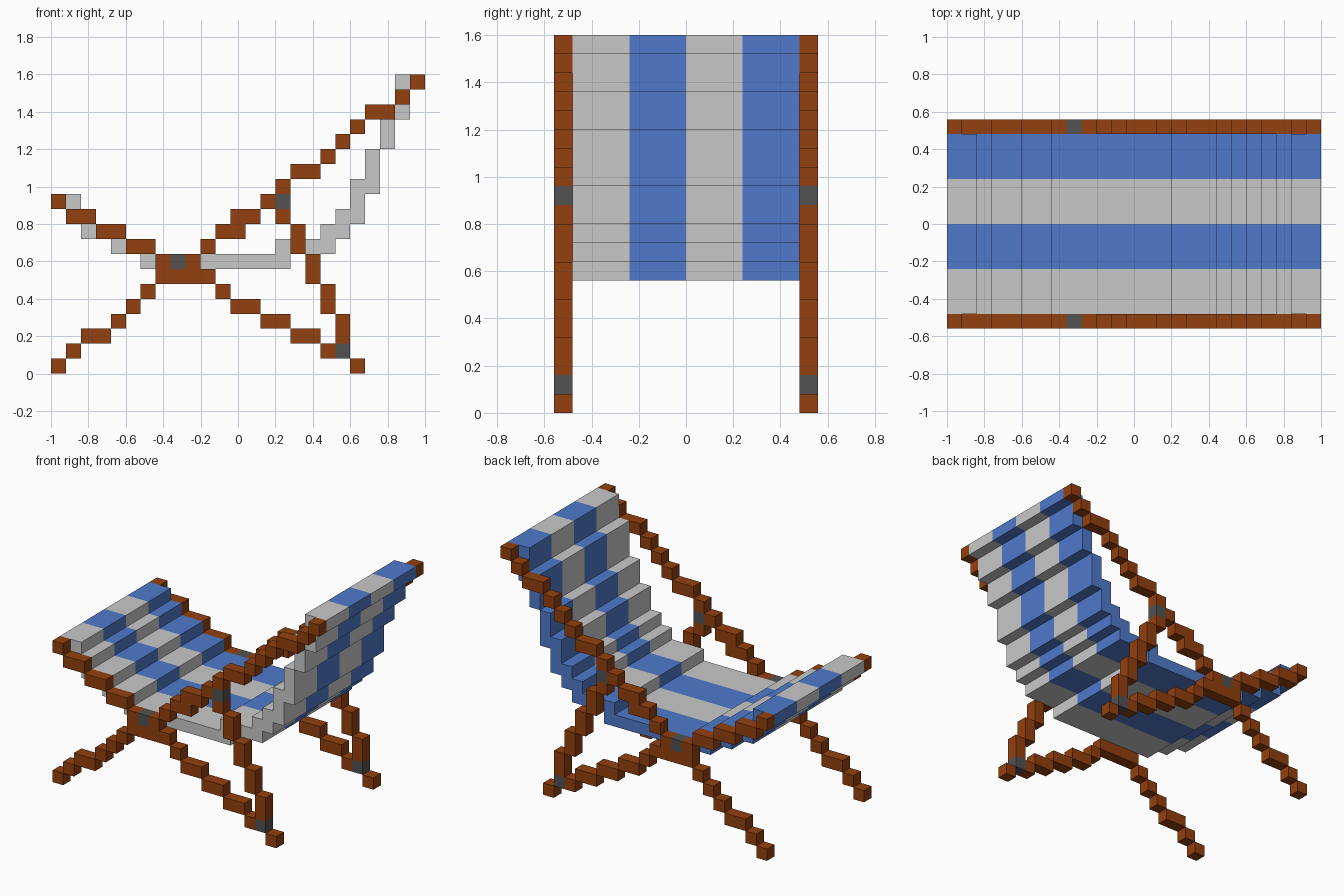
import bpy, bmesh
from mathutils import Vector

if "Cube" in bpy.data.objects:
    bpy.data.objects.remove(bpy.data.objects["Cube"])

S = 0.08  # size of one block


def material(name, rgb):
    m = bpy.data.materials.new(name)
    m.diffuse_color = (*rgb, 1)
    m.use_nodes = True
    m.node_tree.nodes["Principled BSDF"].inputs["Base Color"].default_value = m.diffuse_color
    return m


WOOD = material("brown wood", (0.292, 0.051, 0.0044))
PIN = material("dark grey metal", (0.085, 0.085, 0.085))
LIGHT = material("light grey cloth", (0.584, 0.584, 0.584))
BLUE = material("blue cloth", (0.080, 0.195, 0.600))


def cells(runs):
    """Runs (row, first column, last column) to a set of side-profile cells."""
    return {(i, k) for k, a, b in runs for i in range(a, b + 1)}


def build(name, part, solid, cuts, mats):
    """Extrude profile cells along y through the cuts; skip sides buried in solid."""
    bm = bmesh.new()

    def quad(pts, normal, mat):
        f = bm.faces.new([bm.verts.new(p) for p in pts])
        f.normal_update()
        if f.normal.dot(normal) < 0:
            f.normal_flip()
        f.material_index = mat

    for i, k in sorted(part):
        c = Vector((-1 + S * (i + 0.5), 0, S * (k + 0.5)))
        # top, bottom, left and right sides, one quad per stripe
        for dx, dz in ((1, 0), (-1, 0), (0, 1), (0, -1)):
            if (i + dx, k + dz) in solid:
                continue
            n, t = Vector((dx, 0, dz)), Vector((dz, 0, dx))
            a, b = c + (n + t) * S / 2, c + (n - t) * S / 2
            for s, (y0, y1) in enumerate(zip(cuts, cuts[1:])):
                u, v = Vector((0, y0, 0)), Vector((0, y1, 0))
                quad((a + u, b + u, b + v, a + v), n, s % len(mats))
        # end caps
        h = S / 2
        for y, d, mat in ((cuts[0], -1, 0), (cuts[-1], 1, (len(cuts) - 2) % len(mats))):
            quad([c + Vector((x, y, z)) for x, z in ((-h, -h), (h, -h), (h, h), (-h, h))],
                 Vector((0, d, 0)), mat)
    bmesh.ops.remove_doubles(bm, verts=bm.verts, dist=1e-4)
    me = bpy.data.meshes.new(name)
    bm.to_mesh(me)
    bm.free()
    for m in mats:
        me.materials.append(m)
    bpy.context.collection.objects.link(bpy.data.objects.new(name, me))


# Frame profiles
pins = {(8, 7), (15, 11), (19, 1)}
back_rail = cells([(0, 0, 0), (1, 1, 1), (2, 2, 3), (3, 4, 4), (4, 5, 5), (5, 6, 6),
                   (6, 7, 8), (7, 9, 9), (8, 10, 10), (9, 11, 12), (10, 12, 13),
                   (11, 14, 14), (12, 15, 15), (13, 16, 17), (14, 18, 18), (15, 19, 19),
                   (16, 20, 20), (17, 21, 22), (18, 23, 23), (19, 24, 24)])
seat_rail = cells([(11, 0, 0), (10, 1, 2), (9, 3, 4), (8, 5, 6), (7, 7, 7), (6, 9, 10),
                   (5, 11, 11), (4, 12, 13), (3, 14, 15), (2, 16, 17), (1, 18, 18),
                   (0, 20, 20)])
prop = cells([(10, 15, 15), (9, 16, 16), (8, 16, 16), (7, 17, 17), (6, 17, 17),
              (5, 18, 18), (4, 18, 18), (3, 19, 19), (2, 19, 19)])
frame = pins | back_rail | seat_rail | prop

# Both sides of the frame
for side, y in (("front", -0.56), ("rear", 0.48)):
    for name, part, mat in (("back_rail", back_rail, WOOD), ("seat_rail", seat_rail, WOOD),
                            ("prop_leg", prop, WOOD), ("pivot_pins", pins, PIN)):
        build(f"{side}_{name}", part, frame, (y, y + S), [mat])

# Striped sling cloth
sling = cells([(11, 0, 1), (10, 1, 2), (9, 2, 4), (8, 4, 6), (7, 6, 15), (8, 15, 18),
               (9, 18, 19), (10, 19, 20), (11, 20, 20), (12, 20, 21), (13, 21, 21),
               (14, 21, 21), (15, 22, 22), (16, 22, 22), (17, 22, 23), (18, 23, 23),
               (19, 23, 24)])
build("sling_cloth", sling, sling, (-0.48, -0.24, 0, 0.24, 0.48), [LIGHT, BLUE])
